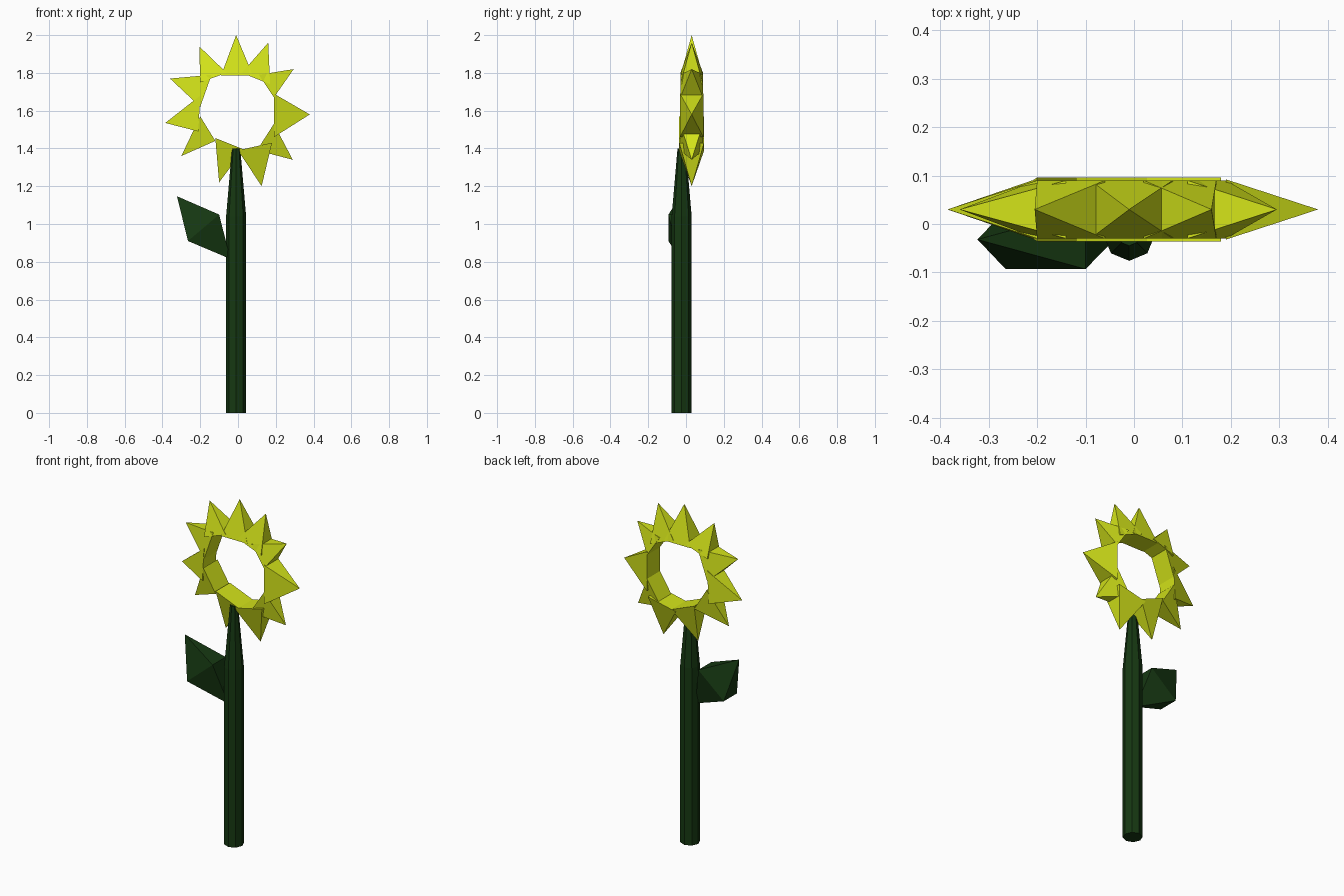
import bpy
import bmesh
import math
from mathutils import Vector

if "Cube" in bpy.data.objects:
    bpy.data.objects.remove(bpy.data.objects["Cube"])


def material(name, rgb):
    m = bpy.data.materials.new(name)
    m.diffuse_color = (*rgb, 1)
    m.use_nodes = True
    m.node_tree.nodes["Principled BSDF"].inputs["Base Color"].default_value = m.diffuse_color
    return m


GREEN = material("dark_green", (0.008, 0.04, 0.006))
YELLOW = material("yellow", (0.65, 0.77, 0.01))


def add_object(name, bm, mat):
    bmesh.ops.recalc_face_normals(bm, faces=bm.faces)
    me = bpy.data.meshes.new(name)
    bm.to_mesh(me)
    bm.free()
    me.materials.append(mat)
    ob = bpy.data.objects.new(name, me)
    bpy.context.collection.objects.link(ob)
    return ob


def pyramid(name, base_a, base_b, y, half_depth, tips, mat):
    """Rectangular base spanning a-b in the xz plane, joined to one or two tips."""
    bm = bmesh.new()
    ring = [bm.verts.new((p[0], y + s * half_depth, p[1]))
            for p, s in ((base_a, -1), (base_b, -1), (base_b, 1), (base_a, 1))]
    for t in tips:
        top = bm.verts.new((t[0], y, t[1]))
        for i in range(4):
            bm.faces.new((ring[i], ring[(i + 1) % 4], top))
    if len(tips) == 1:
        bm.faces.new(ring)
    return add_object(name, bm, mat)


# Stem: octagonal, straight and then tapering
bm = bmesh.new()
rings = []
for z, r in ((0, 0.053), (1.04, 0.053), (1.4, 0.022)):
    rings.append([bm.verts.new((-0.01 + r * math.cos(i * math.pi / 4),
                                -0.023 + r * math.sin(i * math.pi / 4), z))
                  for i in range(8)])
for lo, hi in zip(rings, rings[1:]):
    for i in range(8):
        j = (i + 1) % 8
        bm.faces.new((lo[i], lo[j], hi[j], hi[i]))
bm.faces.new(rings[0])
bm.faces.new(rings[-1])
add_object("stem", bm, GREEN)

# Leaf: double pyramid growing out of the stem
pyramid("leaf", (-0.265, 0.91), (-0.10, 1.05), -0.032, 0.061,
        [(-0.323, 1.147), (-0.04, 0.815)], GREEN)

# Petals: tip, two base edges, half depth
petals = [
    ((-0.01, 2.00), (-0.09, 1.785), (0.08, 1.785), 0.06),
    ((0.16, 1.96), (0.02, 1.80), (0.17, 1.74), 0.06),
    ((0.295, 1.82), (0.11, 1.79), (0.19, 1.67), 0.06),
    ((0.38, 1.58), (0.19, 1.69), (0.19, 1.46), 0.062),
    ((0.29, 1.34), (0.19, 1.53), (0.10, 1.39), 0.06),
    ((0.125, 1.20), (0.18, 1.43), (0.00, 1.39), 0.066),
    ((-0.10, 1.22), (0.03, 1.395), (-0.12, 1.455), 0.066),
    ((-0.30, 1.36), (-0.12, 1.44), (-0.20, 1.57), 0.066),
    ((-0.385, 1.535), (-0.21, 1.49), (-0.20, 1.68), 0.06),
    ((-0.36, 1.77), (-0.20, 1.62), (-0.14, 1.79), 0.06),
    ((-0.205, 1.94), (-0.20, 1.75), (-0.06, 1.80), 0.06),
]
for n, (tip, a, b, d) in enumerate(petals, 1):
    pyramid(f"petal_{n}", a, b, 0.03, d, [tip], YELLOW)
